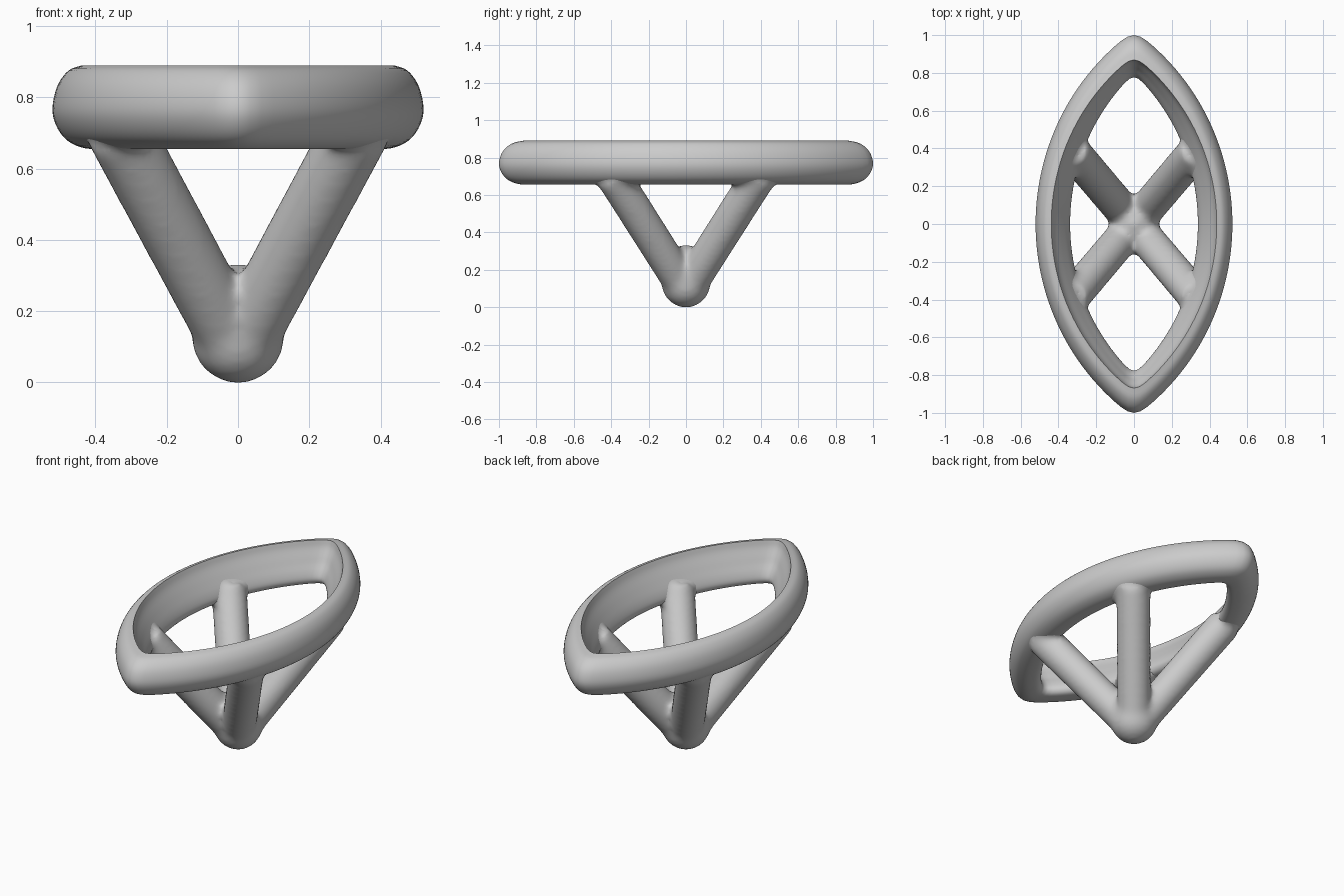
import bpy, bmesh
from math import sin, cos, pi, sqrt, atan2, radians
from mathutils import Vector

if "Cube" in bpy.data.objects:
    bpy.data.objects.remove(bpy.data.objects["Cube"])

N = 112  # samples around the marquise outline


def outline(a, b):
    """Pointed oval made of two arcs, tips slightly softened."""
    R = (a * a + b * b) / (2 * a)
    c = R - a
    half = atan2(b, c)
    pts = []
    for s in (1, -1):
        for i in range(N // 2):
            t = s * -half + s * 2 * half * i / (N // 2) if s > 0 else -half + 2 * half * i / (N // 2)
            pts.append(Vector((s * (R * cos(t) - c), s * R * sin(t))))
    for _ in range(3):
        pts = [(pts[i - 1] + 2 * pts[i] + pts[(i + 1) % N]) / 4 for i in range(N)]
    my = max(p.y for p in pts)
    return [Vector((p.x, p.y * b / my)) for p in pts]


def spline(pts, n=4):
    """Catmull-Rom through the points, open-ended so the crest stays sharp."""
    P = [2 * pts[0] - pts[1]] + pts + [2 * pts[-1] - pts[-2]]
    out = []
    for i in range(1, len(P) - 2):
        p0, p1, p2, p3 = P[i - 1:i + 3]
        for k in range(n):
            t = k / n
            out.append(0.5 * (2 * p1 + (p2 - p0) * t + (2 * p0 - 5 * p1 + 4 * p2 - p3) * t * t
                              + (3 * p1 - p0 - 3 * p2 + p3) * t ** 3))
    return out


# Rim section: (inset from outer edge, z), starting and ending at the sharp crest
SECTION = [Vector(p) for p in (
    (.083, .89), (.045, .875), (.014, .832), (0, .77), (.01, .722), (.038, .682),
    (.08, .66), (.125, .655), (.165, .662), (.183, .69), (.17, .735), (.135, .795),
    (.1, .85), (.083, .89))]


def add_rim(bm):
    loops = []
    for d, z in spline(SECTION):
        length = 1 - 1.22 * d - .03 * max(0, min(1, (z - .77) / .12)) * min(1, d / .08)
        loops.append([bm.verts.new((p.x, p.y, z)) for p in outline(.522 - d, length)])
    for i in range(len(loops)):
        A, B = loops[i - 1], loops[i]
        for j in range(N):
            k = (j + 1) % N
            bm.faces.new((A[j], A[k], B[k], B[j]))
    bmesh.ops.recalc_face_normals(bm, faces=bm.faces)


def make_object(name, bm):
    me = bpy.data.meshes.new(name)
    bm.to_mesh(me)
    bm.free()
    ob = bpy.data.objects.new(name, me)
    bpy.context.collection.objects.link(ob)
    return ob


def activate(ob):
    bpy.ops.object.select_all(action='DESELECT')
    ob.select_set(True)
    bpy.context.view_layer.objects.active = ob


def shade(ob, angle):
    activate(ob)
    bpy.ops.object.shade_smooth_by_angle(angle=radians(angle))


# Marquise rim
bm = bmesh.new()
add_rim(bm)
rim = make_object("rim", bm)
shade(rim, 42)

# Four prongs meeting in a rounded foot, blended with a copy of the rim
FOOT = Vector((0, 0, .09))
TIPS = [Vector((sx * .335, sy * .395, .71)) for sx in (1, -1) for sy in (1, -1)]
bm = bmesh.new()
add_rim(bm)


def ball(loc, r):
    res = bmesh.ops.create_icosphere(bm, subdivisions=4, radius=r)
    bmesh.ops.translate(bm, verts=res['verts'], vec=loc)


for tip in TIPS:
    d = tip - FOOT
    res = bmesh.ops.create_cone(bm, cap_ends=True, segments=32, radius1=.098, radius2=.1, depth=d.length)
    rot = d.to_track_quat('Z', 'Y')
    for v in res['verts']:
        v.co = rot @ v.co + (FOOT + tip) / 2
ball((0, 0, .13), .135)
ball((0, 0, .23), .11)

prongs = make_object("prongs", bm)
activate(prongs)
mod = prongs.modifiers.new("blend", 'REMESH')
mod.mode = 'VOXEL'
mod.voxel_size = .014
bpy.ops.object.modifier_apply(modifier="blend")
mod = prongs.modifiers.new("soften", 'SMOOTH')
mod.factor = .5
mod.iterations = 24
bpy.ops.object.modifier_apply(modifier="soften")

# Tuck the copied rim inside the real one and trim away what is not near a prong
bm = bmesh.new()
bm.from_mesh(prongs.data)
bm.normal_update()
moves = [(v, v.co - v.normal * .004) for v in bm.verts]
for v, co in moves:
    v.co = co
low = min(v.co.z for v in bm.verts)
for v in bm.verts:
    if v.co.z < .65:
        v.co.z = .65 - (.65 - v.co.z) * .65 / (.65 - low)


def far(p):
    dist = min((p - FOOT).cross((t - FOOT).normalized()).length for t in TIPS)
    return p.z > .84 or (p.z > .6 and dist > .2)


bmesh.ops.delete(bm, geom=[v for v in bm.verts if far(v.co)], context='VERTS')
bm.to_mesh(prongs.data)
bm.free()
shade(prongs, 60)
